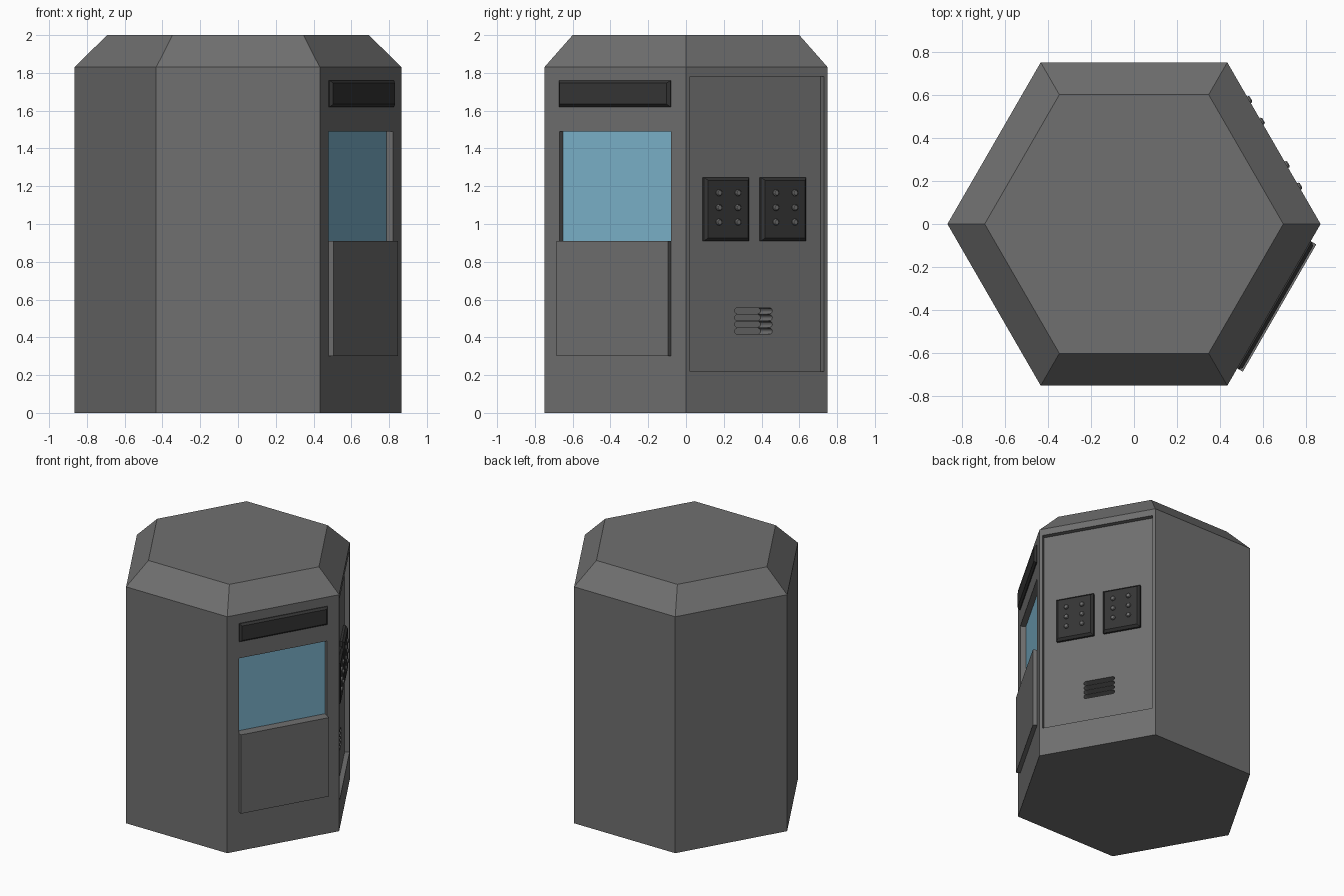
import bpy, bmesh
from math import sin, cos, pi, radians
from mathutils import Matrix

if "Cube" in bpy.data.objects:
    bpy.data.objects.remove(bpy.data.objects["Cube"])

APO = 0.75          # distance from the axis to each wall
DOOR_N = 0.715      # plane of the recessed door


def wall(deg):
    # Wall frame: local x runs along the wall, y is up, z points outward
    a = radians(deg)
    return Matrix(((-sin(a), 0, cos(a), 0), (cos(a), 0, sin(a), 0),
                   (0, 1, 0, 0), (0, 0, 0, 1)))


WINDOW_WALL, DOOR_WALL = wall(-30), wall(30)


def material(name, rgb):
    m = bpy.data.materials.new(name)
    m.diffuse_color = (*rgb, 1)
    m.use_nodes = True
    m.node_tree.nodes["Principled BSDF"].inputs["Base Color"].default_value = m.diffuse_color
    return m


GREY = material("grey_metal", (0.16, 0.16, 0.16))
DARK = material("dark_plastic", (0.035, 0.035, 0.035))
GLASS = material("blue_glass", (0.2, 0.45, 0.6))


def loft(name, rings, mat=None, frame=None):
    # Skin a stack of matching closed rings and cap both ends
    bm = bmesh.new()
    rows = [[bm.verts.new(p) for p in r] for r in rings]
    n = len(rows[0])
    for lo, hi in zip(rows, rows[1:]):
        for i in range(n):
            j = (i + 1) % n
            bm.faces.new((lo[i], lo[j], hi[j], hi[i]))
    bm.faces.new(rows[0][::-1])
    bm.faces.new(rows[-1])
    if frame:
        bm.transform(frame)
    bmesh.ops.recalc_face_normals(bm, faces=bm.faces)
    me = bpy.data.meshes.new(name)
    bm.to_mesh(me)
    bm.free()
    ob = bpy.data.objects.new(name, me)
    bpy.context.collection.objects.link(ob)
    if mat:
        me.materials.append(mat)
    return ob


def rect(u0, u1, z0, z1, n, i=0):
    return [(u0 + i, z0 + i, n), (u1 - i, z0 + i, n), (u1 - i, z1 - i, n), (u0 + i, z1 - i, n)]


def box(name, frame, u0, u1, z0, z1, n0, n1, mat=None):
    return loft(name, [rect(u0, u1, z0, z1, n0), rect(u0, u1, z0, z1, n1)], mat, frame)


def circle(u, z, r, n, sides):
    return [(u + r * cos(2 * pi * k / sides), z + r * sin(2 * pi * k / sides), n) for k in range(sides)]


def stadium(z, half, r, n, steps=8):
    pts = []
    for side, start in ((1, -pi / 2), (-1, pi / 2)):
        for k in range(steps + 1):
            a = start + pi * k / steps
            pts.append((side * (half - r) + r * cos(a), z + r * sin(a), n))
    return pts


def cut(target, cutter):
    mod = target.modifiers.new("cut", 'BOOLEAN')
    mod.operation, mod.solver, mod.object = 'DIFFERENCE', 'EXACT', cutter
    bpy.context.view_layer.objects.active = target
    bpy.ops.object.modifier_apply(modifier=mod.name)
    bpy.data.objects.remove(cutter)


# Six-sided body with a chamfered roof
def hexagon(r, z):
    return [(r * cos(k * pi / 3), r * sin(k * pi / 3), z) for k in range(6)]


body = loft("booth_body", [hexagon(0.866, 0), hexagon(0.866, 1.83), hexagon(0.693, 2)], GREY)

# Recesses for the window, the door and the vent slots
cut(body, box("window_cutter", WINDOW_WALL, -0.341, 0.341, 0.91, 1.49, APO - 0.045, 0.85))
cut(body, box("door_cutter", DOOR_WALL, -0.41, 0.41, 0.22, 1.78, DOOR_N, 0.85))
for k in range(4):
    z = 0.433 + 0.0357 * k
    cut(body, loft("slot_cutter", [stadium(z, 0.115, 0.0155, DOOR_N - 0.125),
                                   stadium(z, 0.115, 0.0155, 0.74)], None, DOOR_WALL))

# Window side: glass, counter panel and sign
box("window_glass", WINDOW_WALL, -0.341, 0.341, 0.91, 1.49, APO - 0.05, APO - 0.04, GLASS)
box("counter_panel", WINDOW_WALL, -0.341, 0.341, 0.30, 0.91, APO - 0.01, APO + 0.03, GREY)
sign = (-0.341, 0.341, 1.62, 1.76)
loft("sign_board", [rect(*sign, APO - 0.01), rect(*sign, APO + 0.006),
                    rect(*sign, APO + 0.021, 0.014)], DARK, WINDOW_WALL)

# Door side: two bevelled keypads with six domed buttons each
for side in (-1, 1):
    c = side * 0.174
    pad = (c - 0.138, c + 0.138, 0.91, 1.247)
    loft("keypad", [rect(*pad, DOOR_N - 0.01), rect(*pad, DOOR_N + 0.016),
                    rect(*pad, DOOR_N + 0.033, 0.016)], DARK, DOOR_WALL)
    for du in (-0.058, 0.058):
        for z in (1.01, 1.087, 1.165):
            u = c + du
            loft("keypad_button", [circle(u, z, 0.017, 0.74, 16), circle(u, z, 0.017, 0.756, 16),
                                   circle(u, z, 0.012, 0.761, 16)], GREY, DOOR_WALL)
